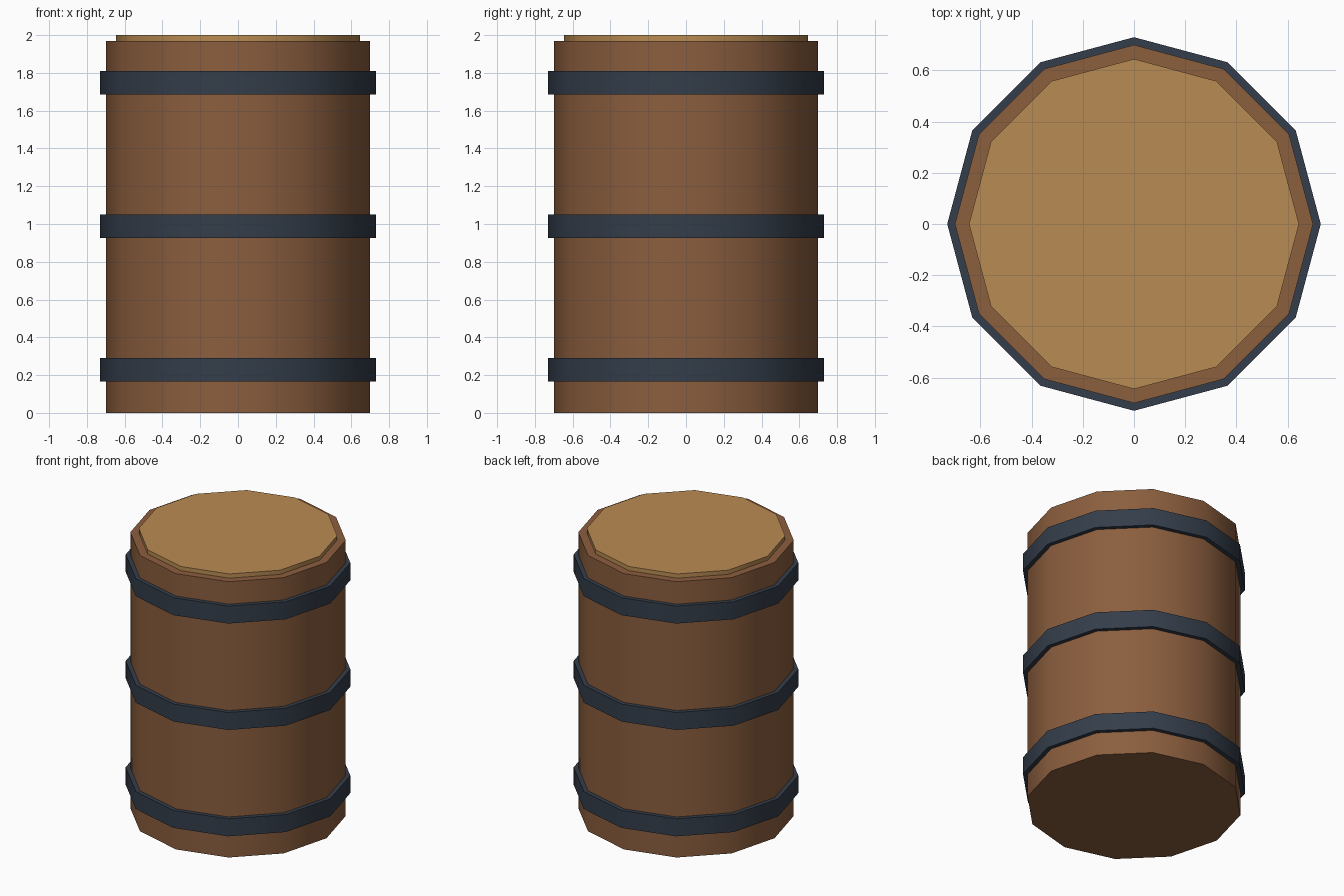
import bpy, bmesh
from math import cos, sin, pi, radians

if "Cube" in bpy.data.objects:
    bpy.data.objects.remove(bpy.data.objects["Cube"])

SIDES = 12


def material(name, color):
    mat = bpy.data.materials.new(name)
    mat.diffuse_color = (*color, 1)
    mat.use_nodes = True
    mat.node_tree.nodes["Principled BSDF"].inputs["Base Color"].default_value = mat.diffuse_color
    return mat


def lathe(name, profile, mat, closed=False):
    """Revolve (radius, z) points into a 12-sided part; open profiles get end caps."""
    bm = bmesh.new()
    rings = [[bm.verts.new((r * cos(2 * pi * i / SIDES), r * sin(2 * pi * i / SIDES), z))
              for i in range(SIDES)] for r, z in profile]
    pairs = list(zip(rings, rings[1:]))
    if closed:
        pairs.append((rings[-1], rings[0]))
    else:
        bm.faces.new(rings[0])
        bm.faces.new(rings[-1])
    for a, b in pairs:
        for i in range(SIDES):
            j = (i + 1) % SIDES
            bm.faces.new((a[i], a[j], b[j], b[i]))
    bmesh.ops.recalc_face_normals(bm, faces=bm.faces)
    mesh = bpy.data.meshes.new(name)
    bm.to_mesh(mesh)
    bm.free()
    mesh.materials.append(mat)
    obj = bpy.data.objects.new(name, mesh)
    bpy.context.collection.objects.link(obj)
    # Smooth round the sides, sharp at the rims
    bpy.ops.object.select_all(action='DESELECT')
    obj.select_set(True)
    bpy.context.view_layer.objects.active = obj
    bpy.ops.object.shade_smooth_by_angle(angle=radians(40))
    return obj


wood = material("wood", (0.258, 0.112, 0.048))
lid_wood = material("lid_wood", (0.485, 0.258, 0.084))
iron = material("iron", (0.034, 0.047, 0.069))

# Barrel body and raised lid
lathe("barrel_body", [(0.70, 0), (0.70, 1.97)], wood)
lathe("barrel_lid", [(0.645, 1.95), (0.645, 2.0)], lid_wood)

# Iron hoops, set slightly into the body
for name, z in (("lower", 0.2275), ("middle", 0.9875), ("upper", 1.7475)):
    lo, hi = z - 0.0625, z + 0.0625
    lathe(f"{name}_hoop", [(0.69, lo), (0.73, lo), (0.73, hi), (0.69, hi)], iron, closed=True)
